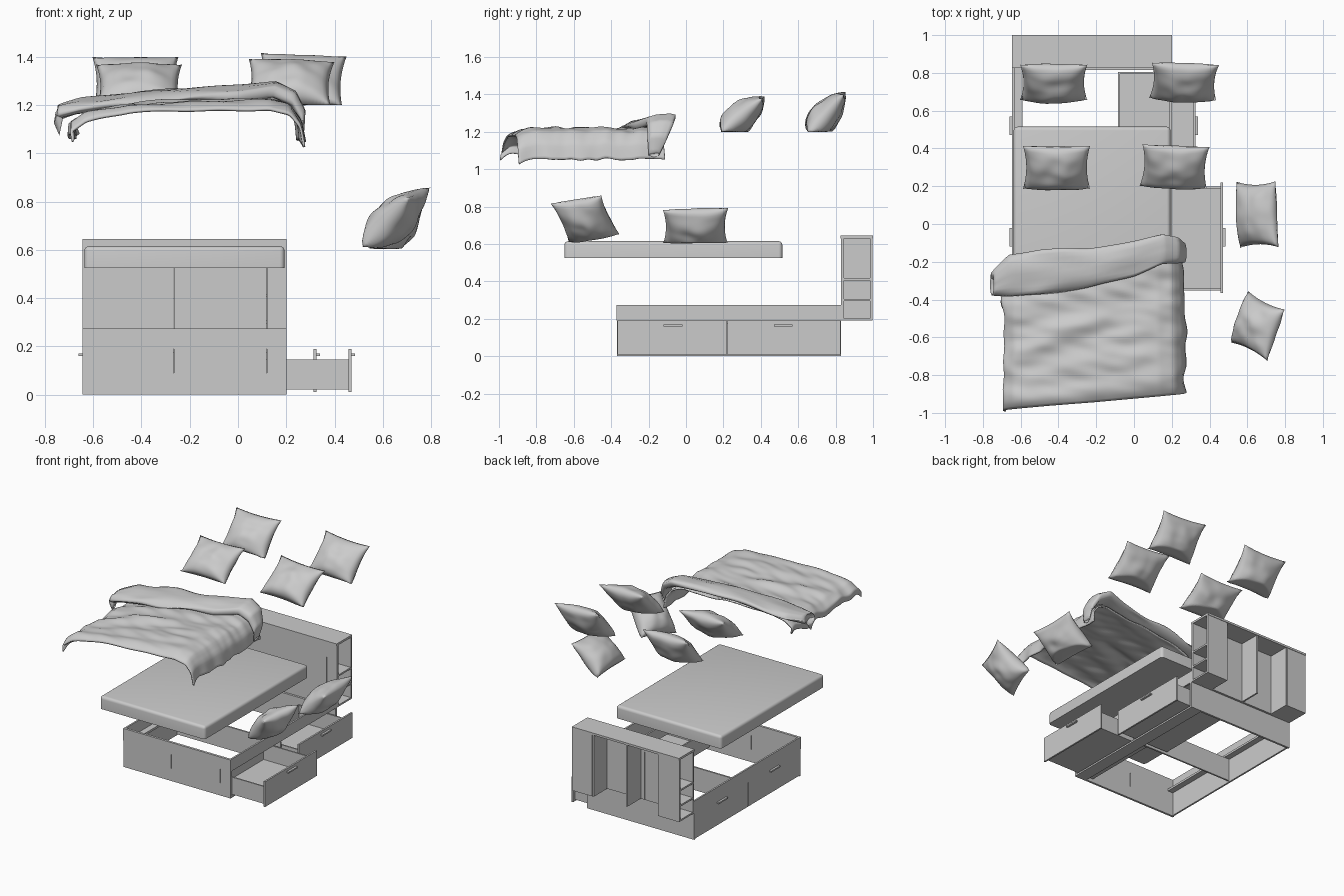
import bpy, bmesh, math
from mathutils import Vector, Matrix, noise

if "Cube" in bpy.data.objects:
    bpy.data.objects.remove(bpy.data.objects["Cube"])

grey = bpy.data.materials.new("plain_grey")
grey.use_nodes = True
grey.diffuse_color = (0.6, 0.6, 0.6, 1)
grey.node_tree.nodes["Principled BSDF"].inputs["Base Color"].default_value = grey.diffuse_color


def finish(bm, name, smooth=False):
    bmesh.ops.recalc_face_normals(bm, faces=bm.faces)
    mesh = bpy.data.meshes.new(name)
    bm.to_mesh(mesh)
    bm.free()
    mesh.materials.append(grey)
    obj = bpy.data.objects.new(name, mesh)
    bpy.context.collection.objects.link(obj)
    if smooth:
        mesh.shade_smooth()
    return obj


def boards(name, *ranges):
    """One object made of boxes, each given as x0, x1, y0, y1, z0, z1."""
    bm = bmesh.new()
    for x0, x1, y0, y1, z0, z1 in ranges:
        size = Matrix.Diagonal((x1 - x0, y1 - y0, z1 - z0, 1))
        middle = Vector((x0 + x1, y0 + y1, z0 + z1)) / 2
        bmesh.ops.create_cube(bm, size=1, matrix=Matrix.Translation(middle) @ size)
    return finish(bm, name)


def ramp(points, t):
    """Value at t on a line through (position, value) points."""
    for (a, va), (b, vb) in zip(points, points[1:]):
        if t <= b:
            return va + (vb - va) * (t - a) / (b - a)
    return points[-1][1]


L, R, F, B = -0.645, 0.2, -0.37, 0.83   # bed frame limits
T = 0.015                               # board thickness
GAP = 0.0025
SEAMS = (L, -0.265, 0.12, R)

# Bed frame
boards("foot_board", (L, R, F, F + T, 0, 0.09), (L, R, F - 0.002, F + T, 0.19, 0.275),
       *[(a, b - GAP * (b < R), F, F + T, 0.09, 0.19) for a, b in zip(SEAMS, SEAMS[1:])])
boards("back_wall", (L, R, B - T, B, 0, 0.19))
boards("side_rails", (L, L + 0.012, F + T, B, 0.19, 0.275),
       (R - 0.012, R, F + T, B, 0.19, 0.275), (L, -0.59, F + T, B - T, 0.175, 0.19))
boards("bottom_strip", (0.11, R, F + T, B - T, 0, 0.012))
boards("cross_wall", (L + T, R - T, 0.214, 0.226, 0.012, 0.175))

# Drawers: closed fronts on one side, pulled-out boxes on the other
HANDLES = (-0.07, 0.52)
SPANS = ((-0.366, 0.219), (0.222, 0.825))
for i, ((y0, y1), hy, out) in enumerate(zip(SPANS, HANDLES, (0.47, 0.325))):
    n = str(i + 1)
    boards("closed_drawer_front_" + n, (L, L + 0.012, y0, y1, 0.005, 0.188))
    boards("closed_drawer_handle_" + n, (L - 0.015, L, hy - 0.05, hy + 0.05, 0.16, 0.17))
    boards("open_drawer_front_" + n, (out - 0.012, out, y0, y1, 0.01, 0.19))
    boards("open_drawer_handle_" + n, (out, out + 0.015, hy - 0.05, hy + 0.05, 0.16, 0.17))
    a, b, back, front = y0 + 0.015, y1 - 0.02, out - 0.41, out - 0.012
    boards("open_drawer_box_" + n, (back, front, a, b, 0.022, 0.03),
           (back, front, a, a + 0.01, 0.03, 0.145), (back, front, b - 0.01, b, 0.03, 0.145),
           (back, back + 0.01, a + 0.01, b - 0.01, 0.03, 0.145))

# Headboard: front panels, top, dividers and shelved niches open at each end
boards("headboard_front", (L, R, B, B + T, 0.53, 0.63),
       *[(a, b - GAP * (b < R), B, B + T, 0.19, 0.53) for a, b in zip(SEAMS, SEAMS[1:])])
boards("headboard_top", (L, R, B - 0.005, 1, 0.63, 0.645))
boards("headboard_dividers", *[(x, x + 0.012, B + T, 0.995, 0.19, 0.63)
                               for x in (-0.487, -0.235, 0.03)])
for name, a, b in (("right", L, -0.487), ("left", 0.042, R)):
    boards(name + "_niche_back", (a, b, 0.985, 0.997, 0.19, 0.63))
    boards(name + "_niche_shelves", *[(a, b, B + T, 0.985, z, z + 0.012)
                                      for z in (0.19, 0.295, 0.405)])

# Mattress: rounded everywhere except along its flat underside
bm = bmesh.new()
bmesh.ops.create_cube(bm, size=1, matrix=Matrix.Translation((-0.222, -0.0675, 0.57))
                      @ Matrix.Diagonal((0.83, 1.165, 0.09, 1)))
upper = [e for e in bm.edges if max(v.co.z for v in e.verts) > 0.6]
bmesh.ops.bevel(bm, geom=upper, offset=0.02, segments=4, profile=0.5, affect="EDGES")
finish(bm, "mattress")
bpy.context.view_layer.objects.active = bpy.data.objects["mattress"]
bpy.data.objects["mattress"].select_set(True)
bpy.ops.object.shade_smooth_by_angle(angle=math.radians(40))


# Pillows: two puffed grids, fuller toward the bottom and resting flat
def pillow(name, centre, lean, yaw, roll, half, floor, seed):
    bm = bmesh.new()
    for side in (-1, 1):
        made = bmesh.ops.create_grid(bm, x_segments=24, y_segments=24, size=1)
        for v in made["verts"]:
            u, w = v.co.x, v.co.y
            puff = (max(0, 1 - u * u) * max(0, 1 - w * w)) ** 0.5
            crease = noise.noise(Vector((u * 1.8, w * 1.8, seed + side))) * 0.014
            v.co = Vector((u * half[0] * (1 - 0.1 * (1 - w * w)),
                           side * puff * (half[2] * (1 - 0.25 * w) + crease),
                           w * half[1] * (1 - 0.07 * (1 - u * u))))
    bmesh.ops.remove_doubles(bm, verts=bm.verts, dist=0.0005)
    turn = (Matrix.Rotation(math.radians(yaw), 4, "Z")
            @ Matrix.Rotation(math.radians(-lean), 4, "X")
            @ Matrix.Rotation(math.radians(roll), 4, "Y"))
    for v in bm.verts:
        v.co = turn @ v.co + Vector(centre)
        v.co.z = max(v.co.z, floor + 0.003 * noise.noise(v.co * 9))
    finish(bm, name, True)


HALF = (0.178, 0.145, 0.075)
pillow("pillow_front_right", (-0.41, 0.3, 1.278), 52, 0, 0, HALF, 1.2, 1)
pillow("pillow_front_left", (0.215, 0.305, 1.292), 50, 0, 3, HALF, 1.2, 4)
pillow("pillow_back_right", (-0.425, 0.75, 1.288), 40, 0, 0, HALF, 1.2, 7)
pillow("pillow_back_left", (0.265, 0.755, 1.298), 40, 0, 3, HALF, 1.2, 11)
pillow("side_pillow_rear", (0.655, 0.05, 0.692), 47, -85, 3, (0.175, 0.14, 0.078), 0.605, 15)
pillow("side_pillow_front", (0.655, -0.54, 0.735), 45, -100, 12, (0.145, 0.15, 0.08), 0.605, 19)


# Blanket: draped sheet hanging over both sides
ACROSS_X = ((0, -0.68), (0.06, -0.69), (0.13, -0.63), (0.3, -0.45), (0.5, -0.2), (0.8, 0.12),
            (0.88, 0.2), (0.93, 0.245), (1, 0.26))
ACROSS_Z = ((0, 1.07), (0.06, 1.12), (0.13, 1.16), (0.3, 1.195), (0.5, 1.215), (0.8, 1.22),
            (0.88, 1.2), (0.93, 1.14), (1, 1.05))
bm = bmesh.new()
bmesh.ops.create_grid(bm, x_segments=70, y_segments=60, size=0.5)
for v in bm.verts:
    u, w = v.co.x + 0.5, v.co.y + 0.5
    x = ramp(ACROSS_X, u)
    start, end = -0.985 + 0.1 * u, -0.22 + 0.11 * u
    y = start + (end - start) * w
    tuck = max(0, 1 - w / 0.06)
    hang = max(abs(u - 0.5) - 0.38, 0) / 0.12
    waves = (0.022 * noise.noise(Vector((u * 2.5 + w, w * 7 - u * 2, 3)))
             + 0.01 * noise.noise(Vector((u * 7, w * 13 + u * 4, 8))))
    sway = 0.045 * hang * noise.noise(Vector((u, w * 6, 5)))
    v.co = (x + sway + 0.03 * (1 - w) * (u - 0.3), y - 0.01 * tuck,
            ramp(ACROSS_Z, u) + waves - 0.03 * tuck ** 2)
bmesh.ops.smooth_vert(bm, verts=bm.verts, factor=0.5, use_axis_x=True, use_axis_y=True, use_axis_z=True)
blanket = finish(bm, "blanket", True)
thick = blanket.modifiers.new("thickness", "SOLIDIFY")
thick.thickness = 0.01

# Turned-back edge of the blanket: flattened roll, drooping at both ends
ROLL = (  # x, y, z, half depth, half height
    (-0.73, -0.35, 1.12, 0.02, 0.05), (-0.755, -0.32, 1.165, 0.06, 0.035),
    (-0.66, -0.27, 1.195, 0.115, 0.03), (-0.5, -0.255, 1.215, 0.12, 0.03),
    (-0.25, -0.235, 1.235, 0.105, 0.03), (0, -0.185, 1.25, 0.095, 0.032),
    (0.15, -0.135, 1.265, 0.08, 0.035), (0.23, -0.14, 1.225, 0.07, 0.035),
    (0.27, -0.155, 1.15, 0.05, 0.03), (0.265, -0.17, 1.08, 0.03, 0.015))
bm = bmesh.new()
rings = []
STEPS, SIDES = 54, 20
for i in range(STEPS + 1):
    t = i / STEPS * (len(ROLL) - 1)
    k = min(int(t), len(ROLL) - 2)
    x, y, z, dy, dz = Vector(ROLL[k]).lerp(Vector(ROLL[k + 1]), t - k)
    ring = []
    for j in range(SIDES):
        a = math.tau * j / SIDES
        fold = noise.noise(Vector((x * 4, math.cos(a) * 3, math.sin(a)))) * 0.024
        ring.append(bm.verts.new((x + 0.01 * math.sin(a), y + dy * math.cos(a) + fold * 0.5,
                                  z + dz * math.sin(a) + fold + 0.12 * dy * math.cos(a))))
    rings.append(ring)
for a, b in zip(rings, rings[1:]):
    for j in range(SIDES):
        bm.faces.new((a[j], a[j - 1], b[j - 1], b[j]))
bm.faces.new(rings[0])
bm.faces.new(rings[-1])
bmesh.ops.smooth_vert(bm, verts=bm.verts, factor=0.5, use_axis_x=True, use_axis_y=True, use_axis_z=True)
finish(bm, "blanket_fold", True)
